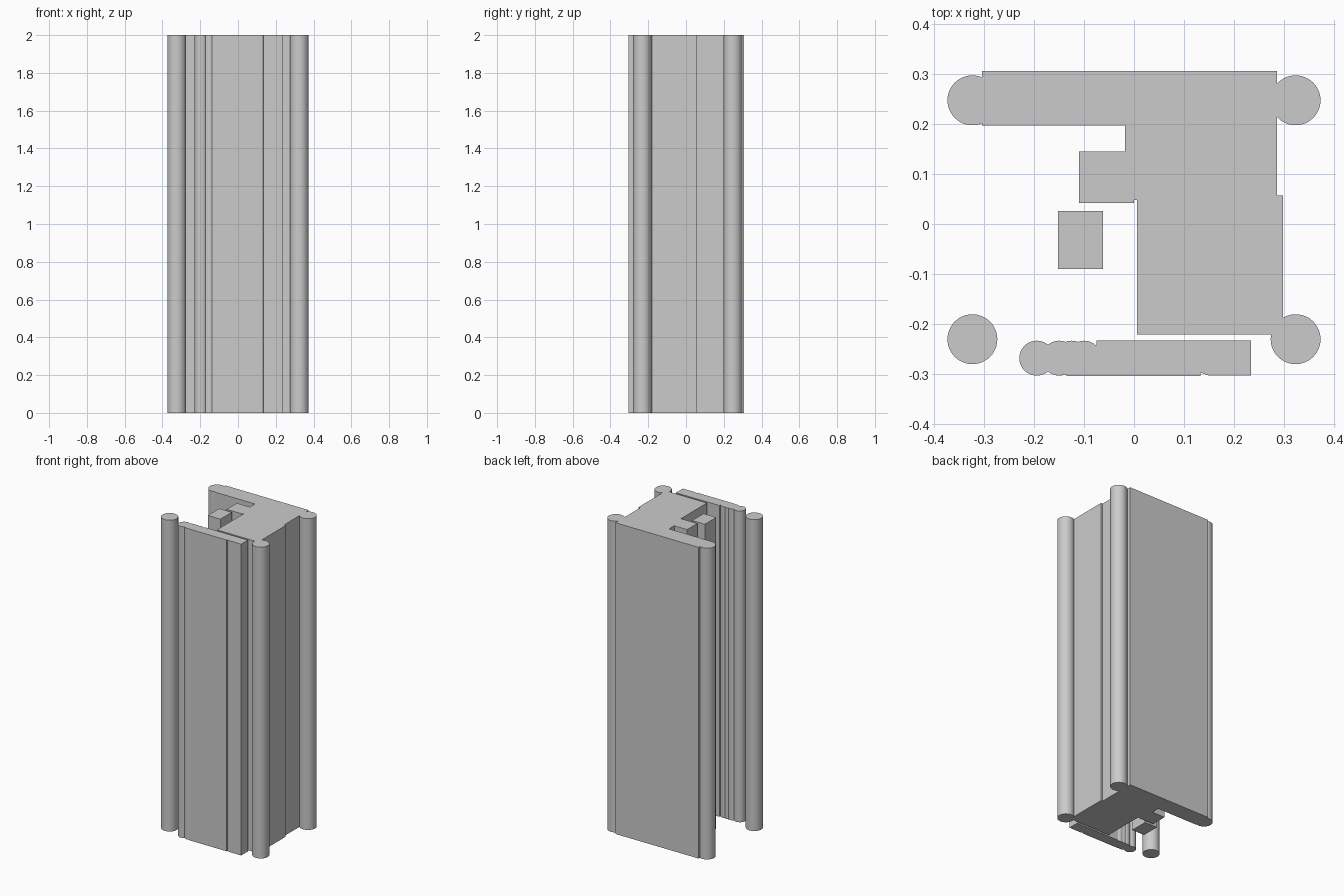
import bpy
import bmesh
import math

HEIGHT = 2.0

if "Cube" in bpy.data.objects:
    bpy.data.objects.remove(bpy.data.objects["Cube"], do_unlink=True)

# One plain grey for the whole extrusion
grey = bpy.data.materials.new("plain_grey")
grey.use_nodes = True
grey.diffuse_color = (0.6, 0.6, 0.6, 1)
grey.node_tree.nodes["Principled BSDF"].inputs["Base Color"].default_value = (0.6, 0.6, 0.6, 1)


def extrude(name, outline, smooth=False):
    """Extrude a closed xy outline from the ground to full height."""
    bm = bmesh.new()
    base = bm.faces.new([bm.verts.new((x, y, 0)) for x, y in outline])
    top = bmesh.ops.extrude_face_region(bm, geom=[base], use_keep_orig=True)["geom"]
    for v in top:
        if isinstance(v, bmesh.types.BMVert):
            v.co.z = HEIGHT
    bmesh.ops.recalc_face_normals(bm, faces=bm.faces)
    for face in bm.faces:
        face.smooth = smooth and len(face.verts) == 4
    if smooth:
        for edge in bm.edges:
            if edge.calc_face_angle(0) > math.radians(30):
                edge.smooth = False
    mesh = bpy.data.meshes.new(name)
    bm.to_mesh(mesh)
    bm.free()
    mesh.materials.append(grey)
    obj = bpy.data.objects.new(name, mesh)
    bpy.context.collection.objects.link(obj)
    return obj


def rod(name, x, y, radius, sides=48):
    turn = 2 * math.pi / sides
    ring = [(x + radius * math.cos(i * turn), y + radius * math.sin(i * turn))
            for i in range(sides)]
    return extrude(name, ring, smooth=True)


# Main body: back plate, stepped block and side tab
extrude("main_body", [
    (-0.305, 0.307), (0.287, 0.307), (0.287, 0.057), (0.299, 0.057),
    (0.299, -0.222), (0.006, -0.222), (0.006, 0.048), (0, 0.048),
    (0, 0.042), (-0.11, 0.042), (-0.11, 0.145), (-0.018, 0.145),
    (-0.018, 0.197), (-0.305, 0.197)])

# Free-standing square bar
extrude("inner_bar", [(-0.152, -0.09), (-0.062, -0.09), (-0.062, 0.026), (-0.152, 0.026)])

# Corner posts
for side, x in (("left", 0.324), ("right", -0.324)):
    rod("back_post_" + side, x, 0.248, 0.05)
    rod("front_post_" + side, x, -0.231, 0.05)

# Front plate with a fine groove, finished by overlapping rods
extrude("front_plate", [
    (-0.075, -0.234), (0.235, -0.234), (0.235, -0.304), (0.15, -0.304),
    (0.134, -0.298), (0.133, -0.305), (-0.135, -0.305), (-0.135, -0.26),
    (-0.075, -0.25)])
for i, x in enumerate((-0.195, -0.15, -0.125, -0.1)):
    rod(f"front_plate_rod_{i + 1}", x, -0.269, 0.035)
